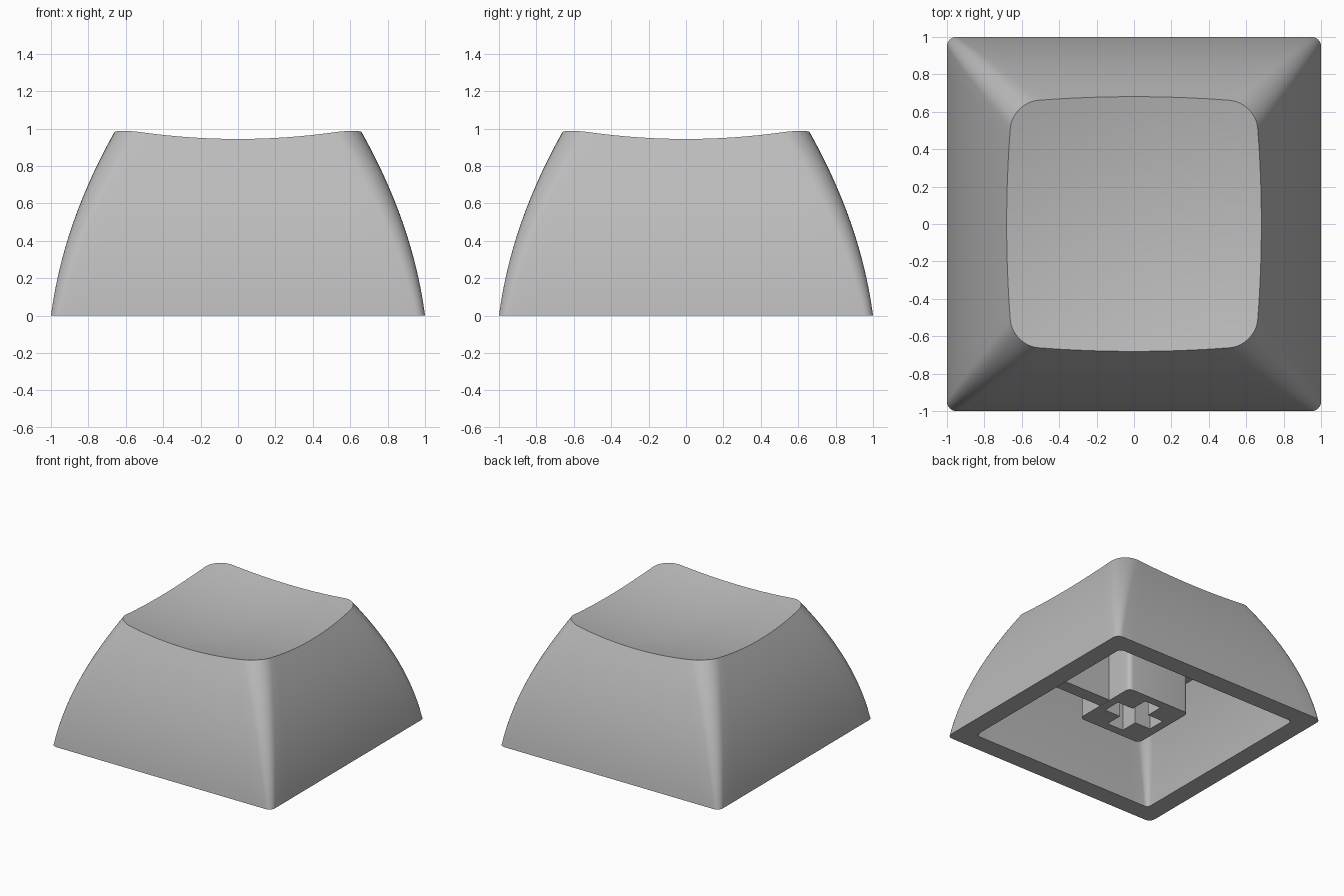
import bpy, bmesh, math

if "Cube" in bpy.data.objects:
    bpy.data.objects.remove(bpy.data.objects["Cube"])

grey = bpy.data.materials.new("light grey")
grey.diffuse_color = (0.5, 0.5, 0.5, 1)
grey.use_nodes = True
grey.node_tree.nodes["Principled BSDF"].inputs["Base Color"].default_value = grey.diffuse_color

CEILING = 0.70      # underside of the top
WALL = 0.155
STEM_Z = 0.11


def half_width(z):
    return 1 - 0.13 * z - 0.22 * z * z


def corner_radius(z):
    return 0.05 + 0.10 * z


def dish(x, y):
    return 0.875 + 0.15 * (x * x + y * y)


def rounded_square(h, r, arc=8, side=16):
    """Points round a square of half width h with corner radius r."""
    pts = []
    for q in range(4):
        c, s = round(math.cos(q * math.pi / 2)), round(math.sin(q * math.pi / 2))
        local = [(h, (h - r) * (2 * i / side - 1)) for i in range(side)]
        for i in range(arc):
            a = math.pi / 2 * i / arc
            local.append((h - r + r * math.cos(a), h - r + r * math.sin(a)))
        pts += [(x * c - y * s, x * s + y * c) for x, y in local]
    return pts


def section(z, inset=0.0):
    return rounded_square(half_width(z) - inset, max(corner_radius(z) - inset * 0.1, 0.03))


def bridge(bm, a, b):
    n = len(a)
    return [bm.faces.new((a[i], a[(i + 1) % n], b[(i + 1) % n], b[i])) for i in range(n)]


def finish(obj, angle=30):
    obj.data.materials.clear()
    obj.data.materials.append(grey)
    bpy.ops.object.select_all(action='DESELECT')
    obj.select_set(True)
    bpy.context.view_layer.objects.active = obj
    bpy.ops.object.shade_smooth_by_angle(angle=math.radians(angle))


# Cap shell: outer wall, dished top and hollow inside
bm = bmesh.new()
count = len(section(0))
rim = []
for i in range(count):
    z = 0.95
    for _ in range(12):
        z = dish(*section(z)[i])
    rim.append(z)

LEVELS = 14
outer = []
for k in range(LEVELS + 1):
    ring = []
    for i in range(count):
        z = rim[i] * k / LEVELS
        ring.append(bm.verts.new((*section(z)[i], z)))
    outer.append(ring)
for a, b in zip(outer, outer[1:]):
    bridge(bm, a, b)

# concentric rings over the dish
previous = outer[-1]
for k in range(9, 0, -1):
    ring = []
    for v in outer[-1]:
        x, y = v.co.x * k / 10, v.co.y * k / 10
        ring.append(bm.verts.new((x, y, dish(x, y))))
    bridge(bm, previous, ring)
    previous = ring
centre = bm.verts.new((0, 0, dish(0, 0)))
for i in range(count):
    bm.faces.new((previous[i], previous[(i + 1) % count], centre))

# hollow inside
previous = outer[0]
for k in range(9):
    z = CEILING * k / 8
    ring = [bm.verts.new((x, y, z)) for x, y in section(z, WALL)]
    bridge(bm, previous, ring)
    previous = ring
bm.faces.new(previous)
bmesh.ops.recalc_face_normals(bm, faces=bm.faces)
mesh = bpy.data.meshes.new("cap_shell")
bm.to_mesh(mesh)
bm.free()
shell = bpy.data.objects.new("cap_shell", mesh)
bpy.context.collection.objects.link(shell)
finish(shell, 35)

# Stem: rounded square post with a cross-shaped socket
L, W = 0.22, 0.075
cross = [(L, -W), (L, W), (W, W), (W, L), (-W, L), (-W, W),
         (-L, W), (-L, -W), (-W, -W), (-W, -L), (W, -L), (W, -W)]
curve = bpy.data.curves.new("stem", 'CURVE')
curve.dimensions = '2D'
curve.fill_mode = 'BOTH'
depth = CEILING + 0.01 - STEM_Z
curve.extrude = depth / 2
for pts in (rounded_square(0.29, 0.04, 6, 1), cross):
    spline = curve.splines.new('POLY')
    spline.points.add(len(pts) - 1)
    for p, (x, y) in zip(spline.points, pts):
        p.co = (x, y, 0, 1)
    spline.use_cyclic_u = True
stem = bpy.data.objects.new("stem", curve)
stem.location.z = STEM_Z + depth / 2
bpy.context.collection.objects.link(stem)
bpy.context.view_layer.objects.active = stem
stem.select_set(True)
bpy.ops.object.convert(target='MESH')
stem = bpy.context.view_layer.objects.active
bm = bmesh.new()
bm.from_mesh(stem.data)
bmesh.ops.remove_doubles(bm, verts=bm.verts, dist=0.0005)
bmesh.ops.recalc_face_normals(bm, faces=bm.faces)
bm.to_mesh(stem.data)
bm.free()
finish(stem)

# Rib joining the stem to one side wall, tapered to follow the wall
bm = bmesh.new()
lo, hi = STEM_Z + 0.005, CEILING + 0.01
profile = [(0.27, lo), (half_width(lo) - WALL + 0.03, lo),
           (half_width(hi) - WALL + 0.03, hi), (0.27, hi)]
sides = [[bm.verts.new((x, y, z)) for x, z in profile] for y in (-0.055, 0.055)]
bridge(bm, *sides)
for s in sides:
    bm.faces.new(s)
bmesh.ops.recalc_face_normals(bm, faces=bm.faces)
mesh = bpy.data.meshes.new("stem_rib")
bm.to_mesh(mesh)
bm.free()
rib = bpy.data.objects.new("stem_rib", mesh)
bpy.context.collection.objects.link(rib)
finish(rib)
